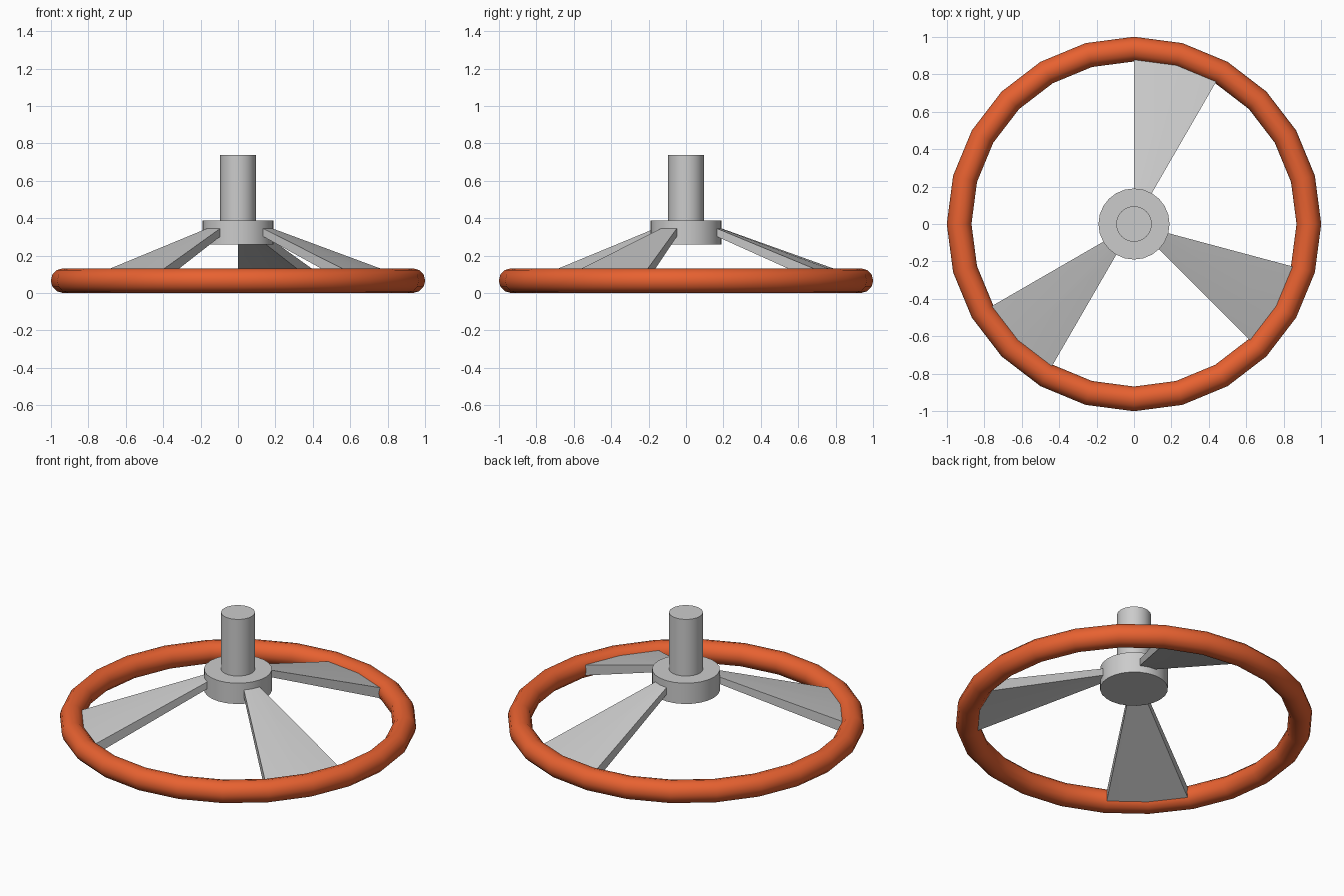
import bpy, bmesh
from math import sin, cos, radians

if "Cube" in bpy.data.objects:
    bpy.data.objects.remove(bpy.data.objects["Cube"])

SEG = 24
RING_R, TUBE_R = 0.935, 0.066


def smooth(obj):
    bpy.ops.object.select_all(action='DESELECT')
    obj.select_set(True)
    bpy.context.view_layer.objects.active = obj
    bpy.ops.object.shade_smooth_by_angle(angle=radians(40))


def polar(r, deg, z):
    return (r * cos(radians(deg)), r * sin(radians(deg)), z)


def cylinder(name, r, z0, z1):
    bpy.ops.mesh.primitive_cylinder_add(vertices=SEG, radius=r, depth=z1 - z0,
                                        location=(0, 0, (z0 + z1) / 2))
    obj = bpy.context.object
    obj.name = name
    smooth(obj)


# Spoke: two-segment wedge sloping from the hub out to the rim
def spoke(name, start):
    # radius and height of the four profile corners
    profile = [(0.188, 0.303), (0.878, 0.034), (0.878, 0.099), (0.188, 0.346)]
    bm = bmesh.new()
    loops = [[bm.verts.new(polar(r, start + a, z)) for r, z in profile]
             for a in (0, 15, 30)]
    for a, b in zip(loops, loops[1:]):
        for i in range(4):
            j = (i + 1) % 4
            bm.faces.new((a[i], a[j], b[j], b[i]))
    bm.faces.new(loops[0])
    bm.faces.new(loops[-1][::-1])
    bmesh.ops.recalc_face_normals(bm, faces=bm.faces)
    mesh = bpy.data.meshes.new(name)
    bm.to_mesh(mesh)
    bm.free()
    obj = bpy.data.objects.new(name, mesh)
    bpy.context.collection.objects.link(obj)
    smooth(obj)


# Rim
bpy.ops.mesh.primitive_torus_add(major_segments=SEG, minor_segments=12,
                                 major_radius=RING_R, minor_radius=TUBE_R,
                                 location=(0, 0, TUBE_R))
rim = bpy.context.object
rim.name = "rim"
smooth(rim)
orange = bpy.data.materials.new("rim_orange")
orange.diffuse_color = (0.80, 0.12, 0.03, 1)
orange.use_nodes = True
orange.node_tree.nodes["Principled BSDF"].inputs["Base Color"].default_value = orange.diffuse_color
rim.data.materials.append(orange)

# Hub and shaft
cylinder("hub", 0.19, 0.26, 0.388)
cylinder("shaft", 0.095, 0.38, 0.738)

# Three spokes
for n, angle in enumerate((60, 210, 315), 1):
    spoke(f"spoke_{n}", angle)
